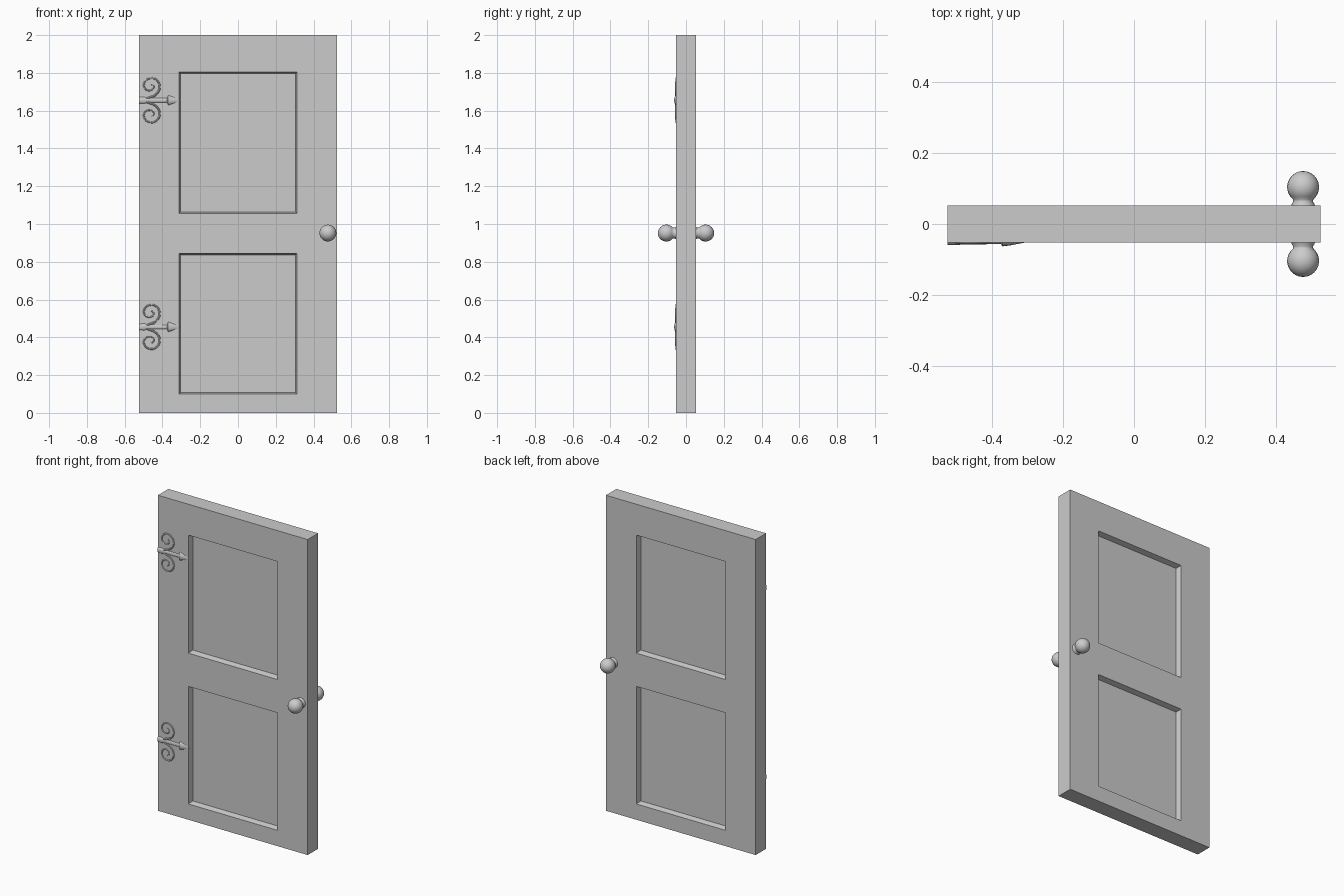
import bpy, bmesh, math
from mathutils import Matrix, Vector

old = bpy.data.objects.get("Cube")
if old:
    bpy.data.objects.remove(old, do_unlink=True)

# One grey paint for everything
grey = bpy.data.materials.new("plain_grey")
grey.use_nodes = True
colour = (0.6, 0.6, 0.6, 1)
grey.diffuse_color = colour
grey.node_tree.nodes["Principled BSDF"].inputs["Base Color"].default_value = colour

HALF_W, HALF_T, HEIGHT = 0.525, 0.052, 2.0
PANEL_X = 0.312
PANELS = [(0.10, 0.845), (1.056, 1.804)]


def finish(name, bm, smooth=True):
    bmesh.ops.recalc_face_normals(bm, faces=bm.faces)
    mesh = bpy.data.meshes.new(name)
    bm.to_mesh(mesh)
    bm.free()
    mesh.materials.append(grey)
    ob = bpy.data.objects.new(name, mesh)
    bpy.context.collection.objects.link(ob)
    if smooth:
        smooth_object(ob)
    return ob


def smooth_object(ob):
    bpy.ops.object.select_all(action="DESELECT")
    ob.select_set(True)
    bpy.context.view_layer.objects.active = ob
    bpy.ops.object.shade_smooth_by_angle(angle=math.radians(40))


def lathe(name, profile, matrix, sides=20):
    """Spin (radius, height) points round z, then place with the matrix."""
    bm = bmesh.new()
    verts = [bm.verts.new((r, 0, h)) for r, h in profile]
    edges = [bm.edges.new(pair) for pair in zip(verts, verts[1:])]
    bmesh.ops.spin(bm, geom=verts + edges, cent=(0, 0, 0), axis=(0, 0, 1),
                   angle=math.tau, steps=sides)
    bmesh.ops.remove_doubles(bm, verts=bm.verts, dist=1e-5)
    bm.transform(matrix)
    return finish(name, bm)


# Door slab: a box sliced along the panel borders, panels sunk on both sides
bm = bmesh.new()
bmesh.ops.create_cube(bm, size=1, matrix=Matrix.Translation((0, 0, HEIGHT / 2))
                      @ Matrix.Diagonal((2 * HALF_W, 2 * HALF_T, HEIGHT, 1)))
cuts = [((x, 0, 0), (1, 0, 0)) for x in (-PANEL_X, PANEL_X)]
cuts += [((0, 0, z), (0, 0, 1)) for pair in PANELS for z in pair]
for point, normal in cuts:
    bmesh.ops.bisect_plane(bm, geom=bm.verts[:] + bm.edges[:] + bm.faces[:],
                           plane_co=point, plane_no=normal)
bmesh.ops.recalc_face_normals(bm, faces=bm.faces)
sunk = []
for f in bm.faces:
    c = f.calc_center_median()
    if abs(f.normal.y) > 0.9 and abs(c.x) < 0.1 and any(a < c.z < b for a, b in PANELS):
        sunk.append(f)
bmesh.ops.inset_individual(bm, faces=sunk, thickness=0.012, depth=-0.034)
finish("door_slab", bm, smooth=False)

# Knobs: flared neck running into a ball, one on each side
BALL_R, BALL_H = 0.045, 0.052
knob = [(0.034, -0.004), (0.032, 0.004), (0.028, 0.011)]
for i in range(11):
    a = math.radians(140 * (1 - i / 10))
    knob.append((BALL_R * math.sin(a), BALL_H + BALL_R * math.cos(a)))
for name, side in (("front_knob", -1), ("back_knob", 1)):
    place = Matrix.Translation((0.476, side * HALF_T, 0.952))
    lathe(name, knob, place @ Matrix.Rotation(-side * math.pi / 2, 4, "X"))


# Hinge scrolls: thin tapering tubes that leave the strap and curl inward
def scroll(name, z, flip):
    points = [(-0.485, 0.008), (-0.43, 0.035), (-0.415, 0.075), (-0.435, 0.11),
              (-0.467, 0.116), (-0.495, 0.095), (-0.492, 0.062),
              (-0.465, 0.052), (-0.446, 0.07), (-0.458, 0.086)]
    curve = bpy.data.curves.new(name, "CURVE")
    curve.dimensions = "3D"
    curve.bevel_depth = 0.0055
    curve.bevel_resolution = 2
    curve.resolution_u = 5
    curve.use_fill_caps = True
    spline = curve.splines.new("BEZIER")
    spline.bezier_points.add(len(points) - 1)
    for i, (bp, (x, h)) in enumerate(zip(spline.bezier_points, points)):
        bp.co = Vector((x, -HALF_T, z + flip * h))
        bp.handle_left_type = bp.handle_right_type = "AUTO"
        bp.radius = 1.0 - 0.04 * i
    curve.materials.append(grey)
    ob = bpy.data.objects.new(name, curve)
    bpy.context.collection.objects.link(ob)
    bpy.ops.object.select_all(action="DESELECT")
    ob.select_set(True)
    bpy.context.view_layer.objects.active = ob
    bpy.ops.object.convert(target="MESH")
    smooth_object(bpy.context.view_layer.objects.active)


# Hinges: flattened strap with an arrow tip, plus a scroll above and below
strap = [(0, 0), (0.016, 0), (0.018, 0.03), (0.012, 0.042), (0.011, 0.15),
         (0.026, 0.155), (0.02, 0.175), (0, 0.22)]
for label, z in (("upper", 1.655), ("lower", 0.455)):
    place = (Matrix.Translation((-HALF_W, -HALF_T, z))
             @ Matrix.Diagonal((1, 0.42, 1, 1))
             @ Matrix.Rotation(math.pi / 2, 4, "Y"))
    lathe(label + "_hinge_strap", strap, place, sides=12)
    scroll(label + "_hinge_top_scroll", z, 1)
    scroll(label + "_hinge_bottom_scroll", z, -1)
